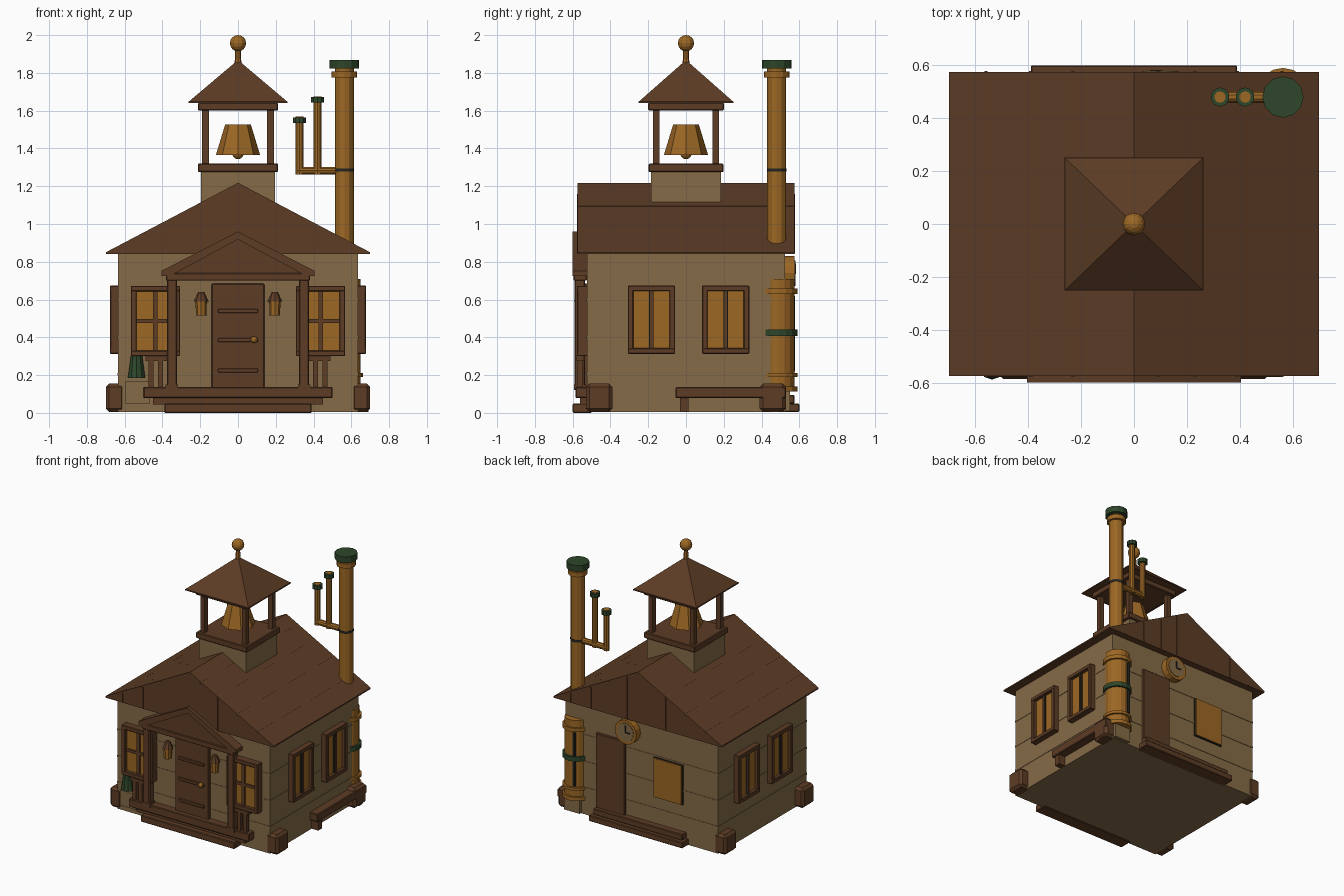
import bpy, bmesh, math
from mathutils import Matrix

if "Cube" in bpy.data.objects:
    bpy.data.objects.remove(bpy.data.objects["Cube"])


def material(name, r, g, b):
    lin = [((c / 255 + 0.055) / 1.055) ** 2.4 for c in (r, g, b)]
    m = bpy.data.materials.new(name)
    m.diffuse_color = (*lin, 1)
    m.use_nodes = True
    m.node_tree.nodes["Principled BSDF"].inputs["Base Color"].default_value = m.diffuse_color
    return m


WOOD = material("brown wood", 93, 60, 37)
WALL = material("tan wall", 134, 107, 71)
AMBER = material("amber brass", 156, 103, 36)
GREEN = material("dark green", 46, 70, 42)
DARK = material("near black", 36, 36, 32)


def finish(name, bm, mat, bevel=0):
    bmesh.ops.recalc_face_normals(bm, faces=bm.faces[:])
    me = bpy.data.meshes.new(name)
    bm.to_mesh(me)
    bm.free()
    me.materials.append(mat)
    ob = bpy.data.objects.new(name, me)
    bpy.context.collection.objects.link(ob)
    if bevel:
        mod = ob.modifiers.new("bevel", 'BEVEL')
        mod.width = bevel
        mod.segments = 1
    return ob


def box(name, x0, x1, y0, y1, z0, z1, mat=WOOD, bevel=0):
    bm = bmesh.new()
    bmesh.ops.create_cube(bm, size=1)
    for v in bm.verts:
        v.co = ((x0 + x1) / 2 + v.co.x * (x1 - x0), (y0 + y1) / 2 + v.co.y * (y1 - y0),
                (z0 + z1) / 2 + v.co.z * (z1 - z0))
    return finish(name, bm, mat, bevel)


def cone(name, x, y, z0, z1, r0, r1, mat=AMBER, n=12, axis='Z'):
    """Cylinder or cone; with axis X or Y it is centred on (x, y, z0) and z1 is its length."""
    bm = bmesh.new()
    if axis == 'Z':
        mtx, h = Matrix.Translation((x, y, (z0 + z1) / 2)), z1 - z0
    else:
        rot = Matrix.Rotation(math.pi / 2, 4, 'Y' if axis == 'X' else 'X')
        mtx, h = Matrix.Translation((x, y, z0)) @ rot, z1
    bmesh.ops.create_cone(bm, cap_ends=True, segments=n, radius1=r0, radius2=r1, depth=h, matrix=mtx)
    return finish(name, bm, mat)


def ball(name, x, y, z, r, mat=AMBER):
    bm = bmesh.new()
    bmesh.ops.create_uvsphere(bm, u_segments=12, v_segments=8, radius=r,
                              matrix=Matrix.Translation((x, y, z)))
    return finish(name, bm, mat)


def prism(name, pts, y0, y1, mat=WOOD):
    """Extrude an xz outline along y."""
    bm = bmesh.new()
    f = bm.faces.new([bm.verts.new((x, y0, z)) for x, z in pts])
    ext = bmesh.ops.extrude_face_region(bm, geom=[f])
    bmesh.ops.translate(bm, vec=(0, y1 - y0, 0),
                        verts=[v for v in ext['geom'] if isinstance(v, bmesh.types.BMVert)])
    return finish(name, bm, mat)


# Main walls and plank lines
box("walls", -.635, .635, -.525, .525, 0.005, .85, WALL)
for z in (.205, .4, .6):
    box("wall_plank_line", -.638, .638, -.528, .528, z - .006, z + .006, WALL)

# Main roof with seams on both gables
prism("main_roof", [(-.70, .84), (.70, .84), (.70, .85), (0, 1.218), (-.70, .85)], -.575, .575)
for x in (-.56, -.39, -.23, .09, .23, .39, .56):
    top = 1.215 - abs(x) * .525
    for y in (-.576, .576):
        box("gable_seam", x - .006, x + .006, y - .002, y + .002, .845, top - .01)
    s = math.copysign(.006, x)
    prism("roof_seam", [(x - s, top + .006), (x + s, top), (x + s, top - .02), (x - s, top - .02)],
          -.57, .57)

# Corner blocks, set on the side walls
for sx in (-1, 1):
    for sy in (-1, 1):
        bl = box("corner_block", min(sx * .60, sx * .70), max(sx * .60, sx * .70),
                 min(sy * .39, sy * .53), max(sy * .39, sy * .53), 0.005, .155, WOOD, .018)

# Steps, front and back
box("front_lower_step", -.39, .39, -.60, -.5, 0, .05, WOOD, .005)
box("front_step_riser", -.45, .45, -.56, -.5, .045, .08)
box("front_upper_step", -.50, .50, -.585, -.5, .078, .138, WOOD, .005)
box("back_lower_step", -.39, .39, .5, .60, 0.005, .05, WOOD, .005)
box("back_upper_step", -.37, .37, .5, .575, .05, .095, WOOD, .005)

# Porch: posts, beam, pediment, railings
for s in (-1, 1):
    box("porch_post", s * .35 - .026, s * .35 + .026, -.59, -.535, .12, .72, WOOD, .005)
    box("post_base", s * .35 - .033, s * .35 + .033, -.592, -.53, .12, .15)
    for x in (.41, .46):
        box("railing_baluster", s * x - .013, s * x + .013, -.575, -.545, .13, .29)
    box("railing_top", s * .43 - .06, s * .43 + .06, -.58, -.54, .275, .30)
box("porch_beam", -.38, .38, -.595, -.525, .70, .74, WOOD, .004)
prism("pediment_panel", [(-.36, .735), (.36, .735), (0, .93)], -.588, -.525)
prism("pediment_boards", [(-.405, .725), (-.405, .752), (0, .96), (.405, .752), (.405, .725),
                          (.36, .725), (0, .918), (-.36, .725)], -.60, -.525)

# Front door with straps and knob
box("front_door", -.14, .14, -.55, -.52, .13, .685, WOOD, .005)
for z in (.225, .385, .54):
    box("door_strap", -.105, .105, -.56, -.545, z - .011, z + .011, WOOD, .003)
ball("door_knob", .085, -.565, .388, .018)

# Wall lanterns beside the door
for s in (-1, 1):
    cone("lantern_glass", s * .195, -.556, .515, .59, .027, .030, AMBER, 8)
    cone("lantern_cap", s * .195, -.556, .59, .64, .038, .016, WOOD, 8)


def window(name, centre, w, z0, z1, place, cross):
    """Framed window; place maps (along, outward0, outward1) ranges to box limits."""
    a0, a1, t = centre - w / 2, centre + w / 2, .03

    def part(label, u0, u1, d, p0, p1, mat=WOOD, bevel=0):
        box(name + label, *place(u0, u1, d), p0, p1, mat, bevel)
    part("_glass", a0 + .01, a1 - .01, .018, z0 + .01, z1 - .01, AMBER)
    part("_left_jamb", a0, a0 + t, .042, z0, z1, WOOD, .004)
    part("_right_jamb", a1 - t, a1, .042, z0, z1, WOOD, .004)
    part("_sill", a0, a1, .043, z0, z0 + t, WOOD, .004)
    part("_head", a0, a1, .043, z1 - t, z1, WOOD, .004)
    part("_mullion", centre - .012, centre + .012, .030, z0 + t, z1 - t, WOOD if cross else DARK)
    if cross:
        part("_crossbar", a0 + t, a1 - t, .030, (z0 + z1) / 2 - .01, (z0 + z1) / 2 + .01)
    else:
        part("_mullion_cover", centre - .007, centre + .007, .035, z0 + t, z1 - t)


for s in (-1, 1):
    window("front_window", s * .437, .26, .30, .673, lambda u0, u1, d: (u0, u1, -.535 - d, -.52), True)
    for yc in (-.183, .21):
        if s > 0:
            window("right_window", yc, .25, .313, .674, lambda u0, u1, d: (.63, .635 + d, u0, u1), False)
        else:
            window("left_window", yc, .25, .313, .674, lambda u0, u1, d: (-.635 - d, -.63, u0, u1), False)

# Green pot on its pedestal by the left front window
box("pot_pedestal", -.595, -.465, -.55, -.52, .05, .165, WALL)
cone("green_pot", -.537, -.54, .185, .30, .048, .032, GREEN, 10)

# Side bench on the right
box("bench_seat", .63, .70, -.055, .53, .078, .137, WOOD, .005)
for y in (-.01, .47):
    box("bench_leg", .635, .69, y - .022, y + .022, 0.005, .08)

# Back door, back window and wall clock
box("back_door", .13, .37, .52, .545, .09, .65, WOOD, .004)
box("back_window_edge", -.345, -.105, .52, .535, .295, .595, DARK)
box("back_window", -.34, -.11, .52, .542, .30, .59, AMBER)
cone("clock_rim", .10, .545, .74, .06, .09, .09, AMBER, 16, 'Y')
cone("clock_face", .10, .575, .74, .008, .068, .068, WALL, 16, 'Y')
box("clock_minute_hand", .095, .105, .578, .583, .74, .79, DARK)
box("clock_hour_hand", .06, .10, .578, .583, .735, .745, DARK)

# Boiler tank at the back right corner
TX, TY = .563, .49
box("tank_pedestal", .50, .63, .5, .55, .01, .14, WALL)
cone("tank_body", TX, TY, .14, .71, .085, .085, AMBER, 16)
for z0, z1, mat in ((.112, .14, AMBER), (.19, .21, AMBER), (.63, .658, AMBER), (.408, .442, GREEN)):
    cone("tank_band", TX, TY, z0, z1, .10, .10, mat, 16)
box("tank_gauge", TX - .042, TX - .022, TY + .05, TY + .087, .22, .62, DARK)

# Tall chimney and two side pipes
CX, CY = .563, .48
cone("chimney_pipe", CX, CY, .86, 1.825, .05, .05, AMBER, 12)
cone("chimney_band", CX, CY, 1.277, 1.295, .052, .052, DARK, 12)
cone("chimney_collar", CX, CY, 1.775, 1.808, .067, .067, AMBER, 12)
cone("chimney_cap", CX, CY, 1.822, 1.868, .078, .078, GREEN, 12)
cone("cross_pipe", .435, CY, 1.282, .24, .022, .022, AMBER, 10, 'X')
for x, top in ((.325, 1.565), (.42, 1.673)):
    cone("small_pipe", x, CY, 1.262, top + .003, .022, .022, AMBER, 10)
    cone("small_pipe_cap", x, CY, top - .03, top, .036, .036, GREEN, 10)

# Bell tower
box("tower_base", -.195, .195, -.185, .185, 1.05, 1.28, WALL)
box("tower_platform", -.212, .212, -.198, .198, 1.275, 1.32, WOOD, .005)
for sx in (-1, 1):
    for sy in (-1, 1):
        box("tower_post", sx * .172 - .018, sx * .172 + .018, sy * .157 - .018, sy * .157 + .018,
            1.31, 1.61)
box("tower_top_beam", -.212, .212, -.20, .20, 1.60, 1.642, WOOD, .005)

# Pyramid roof of the tower
bm = bmesh.new()
bmesh.ops.create_cone(bm, cap_ends=True, segments=4, radius1=math.sqrt(2), radius2=0, depth=1,
                      matrix=Matrix.Diagonal((.263, .252, .222, 1))
                      @ Matrix.Rotation(math.pi / 4, 4, 'Z'))
bmesh.ops.translate(bm, vec=(0, 0, 1.757), verts=bm.verts[:])
finish("tower_roof", bm, WOOD)
box("tower_roof_edge", -.263, .263, -.252, .252, 1.64, 1.648)

# Bell, clapper and finial
cone("bell", 0, 0, 1.365, 1.527, .117, .068, AMBER, 8)
ball("bell_clapper", 0, 0, 1.373, .03)
cone("finial_stem", 0, 0, 1.85, 1.93, .018, .014, AMBER, 8)
ball("finial_ball", 0, 0, 1.957, .043)
